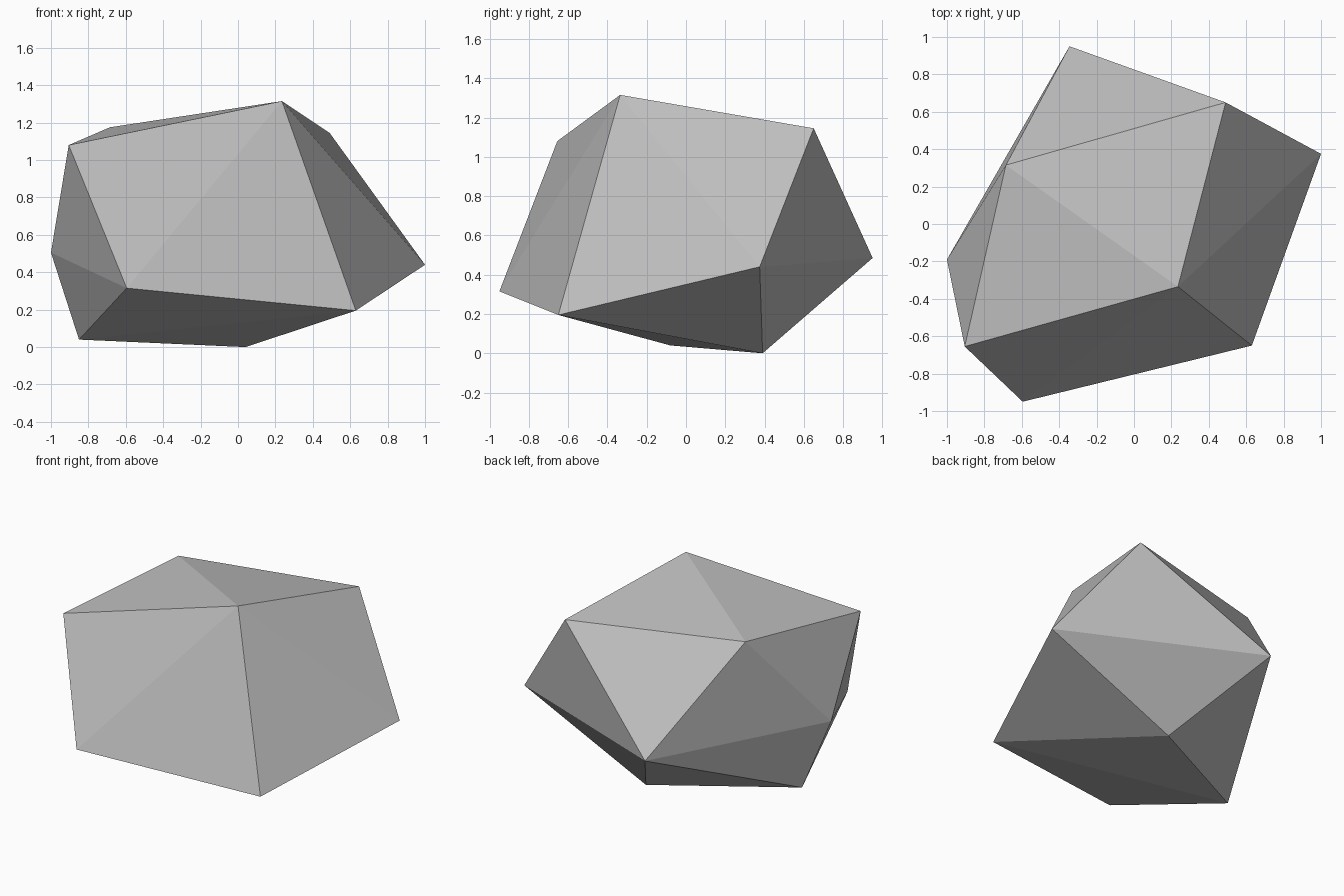
import bpy
import bmesh

# Remove the default object
cube = bpy.data.objects.get("Cube")
if cube:
    bpy.data.objects.remove(cube, do_unlink=True)

# Plain grey stone
stone = bpy.data.materials.new("stone_grey")
stone.use_nodes = True
colour = (0.52, 0.52, 0.52, 1.0)
stone.diffuse_color = colour
stone.node_tree.nodes["Principled BSDF"].inputs["Base Color"].default_value = colour

# Corners of the boulder
base = [(-0.85, -0.08, 0.04), (0.04, 0.39, 0.0)]
waist = [(-0.595, -0.95, 0.315), (0.63, -0.65, 0.195), (1.0, 0.375, 0.44),
         (-0.345, 0.95, 0.485), (-1.0, -0.19, 0.505)]
crown = [(-0.905, -0.655, 1.08), (0.235, -0.335, 1.315),
         (0.49, 0.65, 1.145), (-0.685, 0.315, 1.175)]

# Wrap the corners in a faceted convex skin
bm = bmesh.new()
for corner in base + waist + crown:
    bm.verts.new(corner)
bmesh.ops.convex_hull(bm, input=bm.verts[:])
bmesh.ops.recalc_face_normals(bm, faces=bm.faces[:])
for face in bm.faces:
    face.smooth = False

mesh = bpy.data.meshes.new("boulder")
bm.to_mesh(mesh)
bm.free()
mesh.materials.append(stone)
bpy.context.collection.objects.link(bpy.data.objects.new("boulder", mesh))
